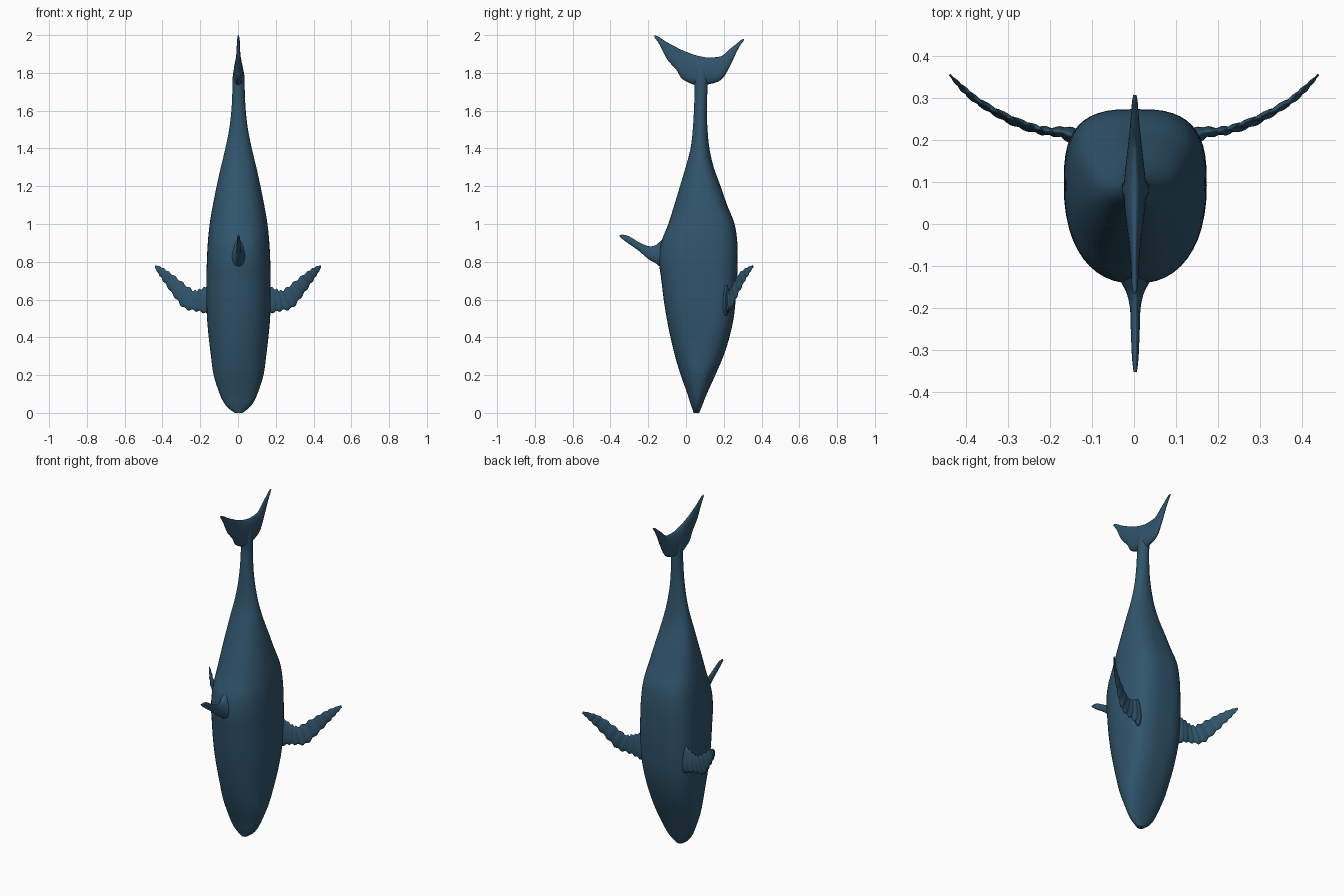
import bpy, bmesh, math
from mathutils import Vector

if "Cube" in bpy.data.objects:
    bpy.data.objects.remove(bpy.data.objects["Cube"])

mat = bpy.data.materials.new("deep_blue_skin")
mat.diffuse_color = (0.03, 0.09, 0.15, 1)
mat.use_nodes = True
mat.node_tree.nodes["Principled BSDF"].inputs["Base Color"].default_value = mat.diffuse_color


def resample(rows, steps):
    """Smooth cubic interpolation through rows of numbers."""
    out = []
    for i in range(len(rows) - 1):
        a, b = rows[max(i - 1, 0)], rows[i]
        c, d = rows[i + 1], rows[min(i + 2, len(rows) - 1)]
        for k in range(steps):
            t = k / steps
            out.append([q + 0.5 * t * (r - p + t * (2*p - 5*q + 4*r - s + t * (3*(q - r) + s - p)))
                        for p, q, r, s in zip(a, b, c, d)])
    out.append(list(rows[-1]))
    return out


def loft(name, rings):
    bm = bmesh.new()
    vs = [[bm.verts.new(p) for p in r] for r in rings]
    n = len(rings[0])
    for a, b in zip(vs, vs[1:]):
        for i in range(n):
            j = (i + 1) % n
            bm.faces.new((a[i], a[j], b[j], b[i]))
    bm.faces.new(vs[0])
    bm.faces.new(vs[-1])
    bmesh.ops.recalc_face_normals(bm, faces=bm.faces)
    for f in bm.faces:
        f.smooth = len(f.verts) == 4
    me = bpy.data.meshes.new(name)
    bm.to_mesh(me)
    bm.free()
    me.materials.append(mat)
    ob = bpy.data.objects.new(name, me)
    bpy.context.collection.objects.link(ob)
    return ob


def fin_ring(lead, trail, thick, normal, n=20):
    """Teardrop section, fullest near the leading edge."""
    ring = []
    for i in range(n):
        a = 2 * math.pi * i / n
        u = (1 - math.cos(a)) / 2
        ring.append(lead.lerp(trail, u) + normal * thick * math.sin(a) * (1.2 - 0.5 * u))
    return ring


# Body: z, back y, belly y, half width
body = [(0, .04, .07, .02), (.02, .034, .078, .048), (.05, .023, .09, .075), (.1, .008, .11, .1),
        (.2, -.028, .155, .132), (.3, -.058, .198, .146), (.4, -.082, .23, .158), (.5, -.102, .252, .167),
        (.6, -.118, .263, .17), (.7, -.13, .27, .17), (.8, -.142, .273, .168), (.9, -.132, .272, .163),
        (1, -.094, .257, .153), (1.1, -.062, .218, .136), (1.2, -.032, .183, .116), (1.3, -.002, .147, .094),
        (1.4, .024, .124, .07), (1.5, .036, .114, .05), (1.6, .042, .11, .038), (1.7, .045, .113, .033),
        (1.78, .042, .115, .031), (1.83, .05, .108, .022), (1.87, .06, .1, .01)]
rings = []
for z, back, belly, w in resample(body, 4):
    mid = back + (belly - back) * 0.55
    square = math.sin(math.pi * min(max(z / 1.4, 0), 1))
    ring = []
    for i in range(48):
        a = 2 * math.pi * i / 48
        c, s = math.cos(a), math.sin(a)
        e = 2 / (2 + (1.1 if s > 0 else 0.3) * square)
        h = belly - mid if s > 0 else mid - back
        ring.append((0.003 + w * math.copysign(abs(c) ** e, c),
                     mid + h * math.copysign(abs(s) ** e, s), z))
    rings.append(ring)
loft("body", rings)

X = Vector((1, 0, 0))

# Tail fluke: y, lower z, upper z, half thickness
fluke = [(-.166, 1.987, 2.0, .004), (-.14, 1.95, 1.988, .008), (-.1, 1.872, 1.962, .01),
         (-.05, 1.815, 1.935, .014), (-.02, 1.768, 1.92, .018), (.04, 1.738, 1.897, .025),
         (.08, 1.73, 1.887, .027), (.115, 1.738, 1.882, .025), (.185, 1.762, 1.888, .017),
         (.23, 1.83, 1.925, .012), (.265, 1.905, 1.952, .009), (.29, 1.95, 1.973, .007),
         (.307, 1.972, 1.981, .004)]
loft("tail_fluke", [fin_ring(Vector((.002, y, a)), Vector((.002, y, b)), t, X)
                    for y, a, b, t in resample(fluke, 4)])

# Dorsal fin: y, lower z, upper z, half thickness
dorsal = [(-.352, .934, .942, .004), (-.33, .915, .943, .007), (-.3, .893, .934, .009),
          (-.25, .858, .904, .011), (-.2, .815, .883, .013), (-.165, .795, .886, .021),
          (-.14, .775, .905, .034), (-.1, .74, .94, .055)]
loft("dorsal_fin", [fin_ring(Vector((.003, y, a)), Vector((.003, y, b)), t, X)
                    for y, a, b, t in resample(dorsal, 4)])

# Side flippers with rippled skin: lead x, y, z, trail x, y, z, half thickness
flipper = [(.13, .2, .5, .13, .2, .69, .03), (.165, .218, .525, .165, .218, .67, .018),
           (.22, .222, .54, .205, .222, .653, .012), (.285, .24, .555, .24, .232, .65, .011),
           (.34, .27, .62, .3, .255, .695, .01), (.39, .305, .69, .36, .285, .742, .009),
           (.42, .332, .735, .4, .32, .768, .007), (.44, .355, .77, .435, .353, .782, .003)]
for side, name in ((1, "right_flipper"), (-1, "left_flipper")):
    rings = []
    for k, (ax, ay, az, bx, by, bz, t) in enumerate(resample(flipper, 8)):
        a, b = Vector((side * ax, ay, az)), Vector((side * bx, by, bz))
        wave = math.sin(k * math.pi / 2.5) * min(1, k / 16)
        swell = (b - a) * 0.05 * wave
        normal = Vector((-side * .4, .9, 0)).normalized()
        rings.append(fin_ring(a - swell, b + swell, t * (0.85 + 0.2 * wave), normal))
    loft(name, rings)
